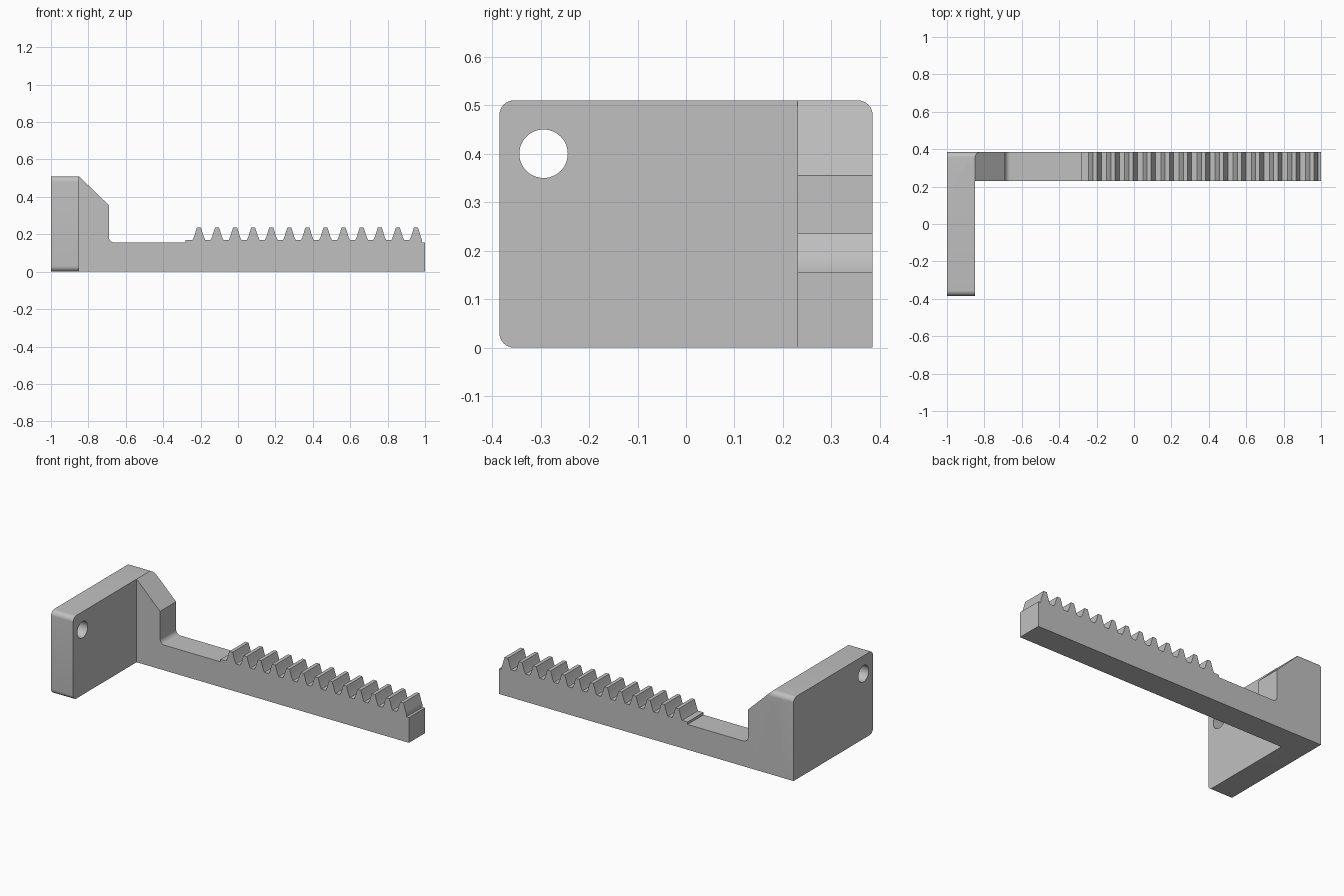
import bpy, bmesh
from math import sin, cos, pi, radians
from mathutils import Vector

old = bpy.data.objects.get("Cube")
if old:
    bpy.data.objects.remove(old, do_unlink=True)

GREY = (0.53, 0.53, 0.53)
mat = bpy.data.materials.new("plain grey")
mat.use_nodes = True
mat.diffuse_color = (*GREY, 1)
mat.node_tree.nodes["Principled BSDF"].inputs["Base Color"].default_value = (*GREY, 1)

HEIGHT, BACK, RACK_FRONT, PLATE_IN = 0.51, 0.385, 0.23, -0.85
RADIUS = 0.03


def arc(cu, cv, r, start, end, n=8):
    """Points on an arc, angles in degrees."""
    angles = [radians(start + (end - start) * i / n) for i in range(n + 1)]
    return [(cu + r * cos(a), cv + r * sin(a)) for a in angles]


def prism(name, outline, place, depth):
    """Extrude a 2D outline, placed in space by a function, along depth."""
    bm = bmesh.new()
    face = bm.faces.new([bm.verts.new(place(u, v)) for u, v in outline])
    grown = bmesh.ops.extrude_face_region(bm, geom=[face])
    verts = [g for g in grown["geom"] if isinstance(g, bmesh.types.BMVert)]
    bmesh.ops.translate(bm, verts=verts, vec=Vector(depth))
    bmesh.ops.recalc_face_normals(bm, faces=bm.faces)
    mesh = bpy.data.meshes.new(name)
    bm.to_mesh(mesh)
    bm.free()
    obj = bpy.data.objects.new(name, mesh)
    bpy.context.collection.objects.link(obj)
    mesh.materials.append(mat)
    return obj


def combine(obj, other, operation):
    """Apply a boolean and drop the helper."""
    mod = obj.modifiers.new("boolean", "BOOLEAN")
    mod.operation, mod.object, mod.solver = operation, other, "EXACT"
    bpy.context.view_layer.objects.active = obj
    bpy.ops.object.modifier_apply(modifier=mod.name)
    bpy.data.objects.remove(other, do_unlink=True)


def across(x):
    return lambda y, z: (x, y, z)


# End plate, rounded on all corners but the lower back one
low, high = RADIUS, HEIGHT - RADIUS
inset = BACK - RADIUS
back_top = arc(inset, high, RADIUS, 0, 90)
plate_outline = ([(BACK, 0)] + back_top
                 + arc(-inset, high, RADIUS, 90, 180)
                 + arc(-inset, low, RADIUS, 180, 270))
bracket = prism("rack_bracket", plate_outline, across(-1), (PLATE_IN + 1, 0, 0))

# Toothed bar with sloped shoulder and filleted inner corner
bar = [(-0.95, 0), (-0.95, HEIGHT), (PLATE_IN, HEIGHT), (-0.69, 0.355)]
bar += arc(-0.66, 0.185, RADIUS, 180, 270)
bar += [(-0.28, 0.155), (-0.28, 0.17)]
flank = [(0.034, 0.17), (0.026, 0.187), (0.019, 0.21), (0.011, 0.235)]
TEETH, FIRST, PITCH = 13, -0.209, 0.0967
for i in range(TEETH):
    x = FIRST + i * PITCH
    bar += [(x - w, z) for w, z in flank] + [(x + w, z) for w, z in reversed(flank)]
bar[-1] = (0.983, 0.17)
bar += [(0.983, 0.155), (1, 0.155), (1, 0)]
rack = prism("toothed_bar", bar, lambda x, z: (x, RACK_FRONT, z),
             (0, BACK - RACK_FRONT, 0))

# Round the top back edge of the shoulder to match the plate
limit = [(0, -0.1), (BACK, -0.1)] + back_top + [(0, HEIGHT)]
combine(rack, prism("edge_rounder", limit, across(-1.1), (2.2, 0, 0)), "INTERSECT")
combine(bracket, rack, "UNION")

# Mounting hole through the plate
hole = arc(-0.294, 0.4, 0.05, 0, 360, 48)[:-1]
combine(bracket, prism("hole_cutter", hole, across(-1.1), (0.4, 0, 0)), "DIFFERENCE")

# Smooth the curved parts and keep edges sharp
bpy.ops.object.select_all(action="DESELECT")
bracket.select_set(True)
bpy.context.view_layer.objects.active = bracket
bpy.ops.object.shade_smooth_by_angle(angle=radians(25))
